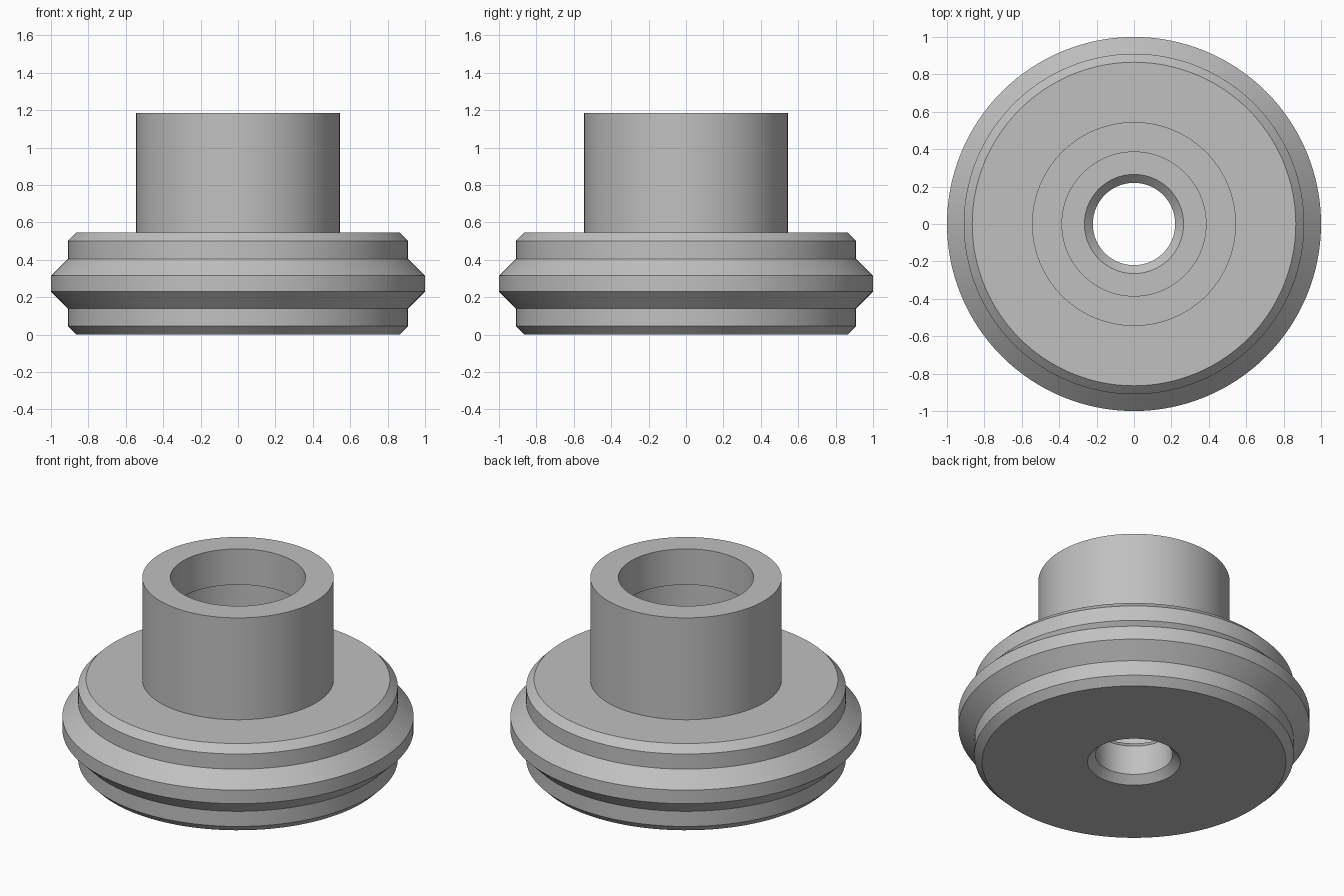
import bpy
import bmesh
import math

SEGMENTS = 128
CHAMFER = 0.045

cube = bpy.data.objects.get("Cube")
if cube:
    bpy.data.objects.remove(cube, do_unlink=True)

# Plain grey material
grey = bpy.data.materials.new("plain_grey")
grey.use_nodes = True
colour = (0.53, 0.53, 0.53, 1)
grey.diffuse_color = colour
grey.node_tree.nodes["Principled BSDF"].inputs["Base Color"].default_value = colour


def lathe(name, profile, material):
    """Turn a closed (radius, height) profile around the z axis."""
    bm = bmesh.new()
    verts = [bm.verts.new((r, 0, z)) for r, z in profile]
    edges = [bm.edges.new((a, b)) for a, b in zip(verts, verts[1:] + verts[:1])]
    bmesh.ops.spin(bm, geom=verts + edges, cent=(0, 0, 0), axis=(0, 0, 1),
                   angle=math.tau, steps=SEGMENTS, use_merge=True)
    bmesh.ops.remove_doubles(bm, verts=bm.verts, dist=0.0001)
    bmesh.ops.recalc_face_normals(bm, faces=bm.faces)
    mesh = bpy.data.meshes.new(name)
    bm.to_mesh(mesh)
    bm.free()
    mesh.materials.append(material)
    obj = bpy.data.objects.new(name, mesh)
    bpy.context.collection.objects.link(obj)
    bpy.ops.object.select_all(action='DESELECT')
    obj.select_set(True)
    bpy.context.view_layer.objects.active = obj
    bpy.ops.object.shade_smooth_by_angle(angle=math.radians(30))
    return obj


# Ridged base, symmetrical about its mid height
base_top = 0.545
lower_rim = [(0.865, 0), (0.865 + CHAMFER, CHAMFER), (0.91, 0.14), (1.0, 0.23)]
upper_rim = [(r, base_top - z) for r, z in reversed(lower_rim)]

# Hollow neck with a thin inner lip
neck = [(0.545, base_top), (0.545, 1.185), (0.385, 1.185), (0.385, 0.96)]

# Wider cavity under the lip, then a hole chamfered at both ends
floor = 0.275
cavity = [(0.415, 0.96), (0.415, floor)]
hole = [(0.22 + CHAMFER, floor), (0.22, floor - CHAMFER),
        (0.22, CHAMFER), (0.22 + CHAMFER, 0)]

lathe("flanged_collar", lower_rim + upper_rim + neck + cavity + hole, grey)
